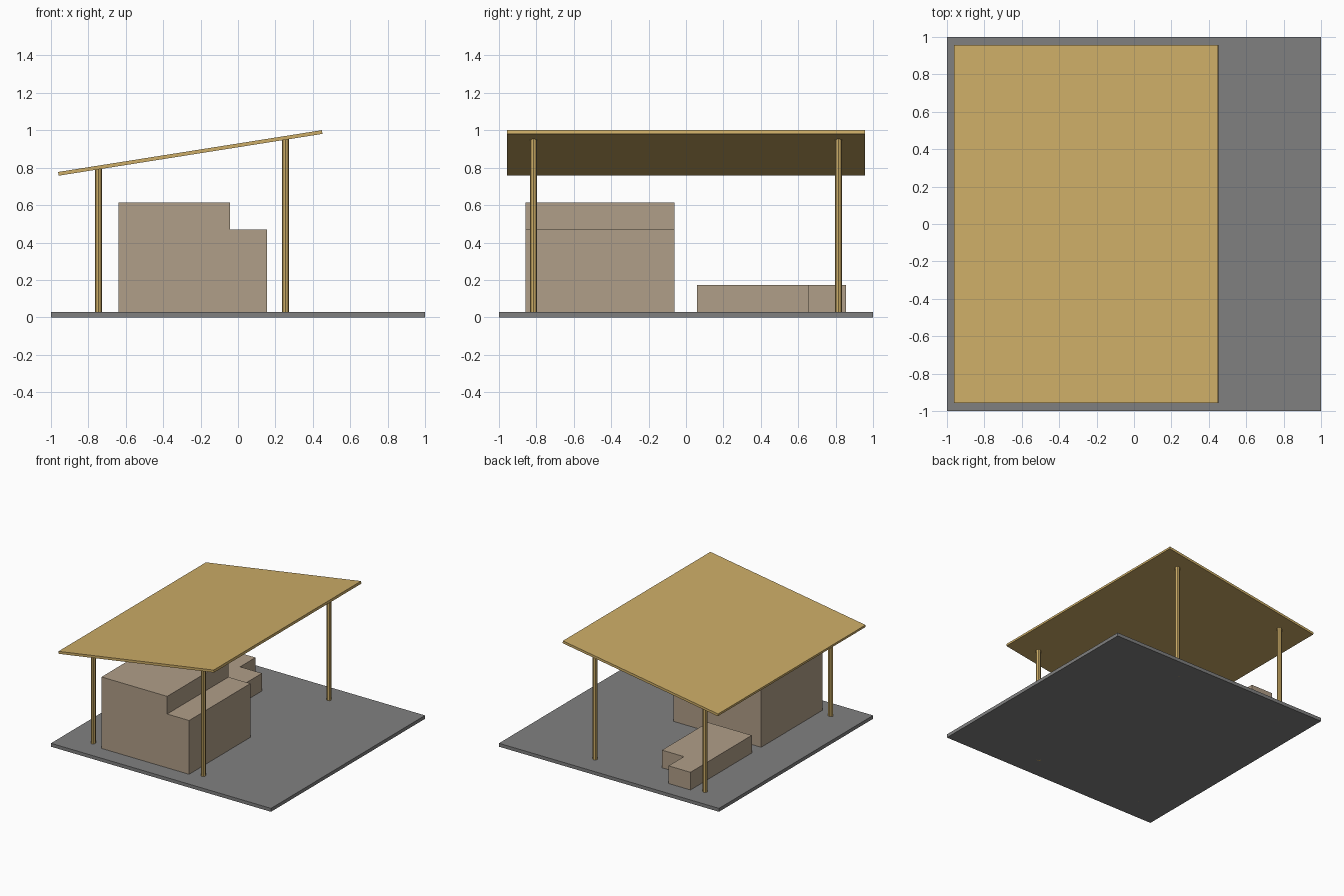
import bpy, bmesh, math
from mathutils import Matrix

if "Cube" in bpy.data.objects:
    bpy.data.objects.remove(bpy.data.objects["Cube"])


def material(name, rgb):
    m = bpy.data.materials.new(name)
    m.diffuse_color = (*rgb, 1.0)
    m.use_nodes = True
    m.node_tree.nodes["Principled BSDF"].inputs["Base Color"].default_value = m.diffuse_color
    return m


WOOD = material("golden_wood", (0.61, 0.418, 0.136))
CONCRETE = material("grey_concrete", (0.216, 0.216, 0.216))
CARTON = material("brown_carton", (0.434, 0.342, 0.246))


def finish(bm, name, mat):
    me = bpy.data.meshes.new(name)
    bm.to_mesh(me)
    bm.free()
    me.materials.append(mat)
    ob = bpy.data.objects.new(name, me)
    bpy.context.collection.objects.link(ob)
    return ob


def box(name, lo, hi, mat):
    bm = bmesh.new()
    size = [b - a for a, b in zip(lo, hi)]
    mid = [(a + b) / 2 for a, b in zip(lo, hi)]
    bmesh.ops.create_cube(bm, size=1,
                          matrix=Matrix.Translation(mid) @ Matrix.Diagonal((*size, 1)))
    return finish(bm, name, mat)


def post(name, x, y, top):
    bm = bmesh.new()
    bmesh.ops.create_cone(bm, cap_ends=True, segments=8, radius1=0.0188,
                          radius2=0.0188, depth=top,
                          matrix=Matrix.Translation((x, y, top / 2)))
    return finish(bm, name, WOOD)


# Floor slab
box("floor_slab", (-1, -1, 0), (1, 1, 0.028), CONCRETE)

# Four posts, low on the left and high on the right
for side, x, top in (("low", -0.745, 0.797), ("high", 0.255, 0.953)):
    for end, y in (("front", -0.815), ("back", 0.815)):
        post(f"{side}_{end}_post", x, y, top)

# Sloping roof sheet
roof = box("roof", (-0.714, -0.957, -0.01), (0.714, 0.957, 0.01), WOOD)
roof.location = (-0.255, 0, 0.879)
roof.rotation_euler = (0, -math.radians(9), 0)

# Stacked cartons: column heights of the big stack, then the small stack
STEP, X0, Z0 = 0.199, -0.64, 0.002


def carton(name, col, row, y0, top):
    x, y = X0 + col * STEP, y0 + row * STEP
    box(name, (x, y, Z0), (x + STEP, y + STEP, top), CARTON)


for col, top in enumerate((0.615, 0.615, 0.615, 0.47)):
    for row in range(4):
        carton(f"tall_carton_{col}_{row}", col, row, -0.858, top)

for col, count in enumerate((4, 3)):
    for row in range(count):
        carton(f"low_carton_{col}_{row}", col, row, 0.06, 0.173)
